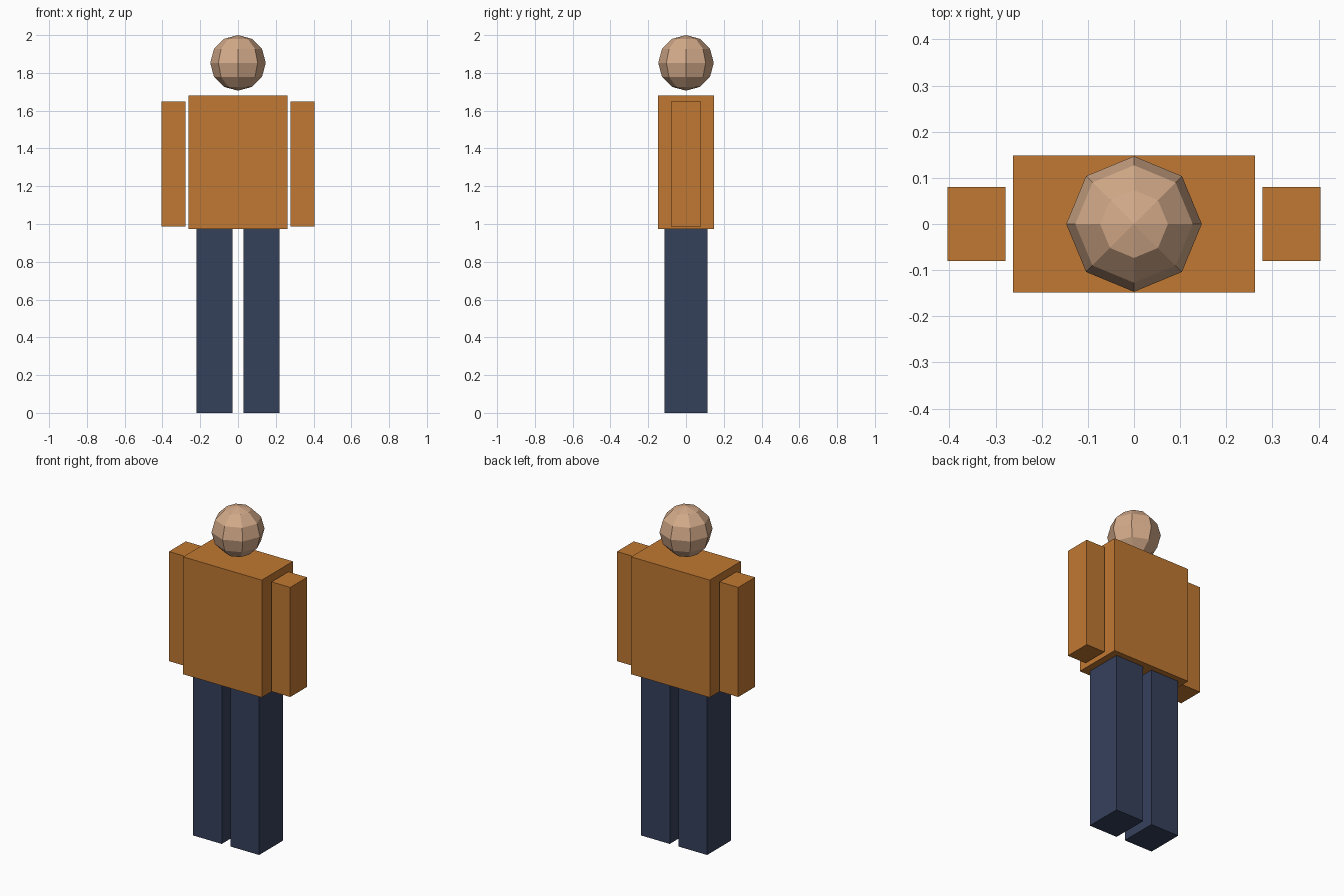
import bpy

if "Cube" in bpy.data.objects:
    bpy.data.objects.remove(bpy.data.objects["Cube"])


def material(name, rgb):
    mat = bpy.data.materials.new(name)
    mat.diffuse_color = (*rgb, 1)
    mat.use_nodes = True
    mat.node_tree.nodes["Principled BSDF"].inputs["Base Color"].default_value = mat.diffuse_color
    return mat


def box(name, x, y, z, mat):
    """Box spanning the given (min, max) ranges."""
    spans = (x, y, z)
    bpy.ops.mesh.primitive_cube_add(size=1, location=[(a + b) / 2 for a, b in spans])
    obj = bpy.context.object
    obj.name = name
    obj.scale = [b - a for a, b in spans]
    bpy.ops.object.transform_apply(location=False, rotation=False, scale=True)
    obj.data.materials.append(mat)
    return obj


shirt = material("shirt_orange", (0.53, 0.19, 0.032))
trousers = material("trousers_navy", (0.036, 0.052, 0.105))
skin = material("skin", (0.65, 0.40, 0.25))

# Torso
box("torso", (-0.262, 0.262), (-0.148, 0.148), (0.973, 1.68), shirt)

# Arms and legs, one pair per side
for side, s in (("left", -1), ("right", 1)):
    box(f"{side}_arm", sorted((s * 0.279, s * 0.404)), (-0.08, 0.08), (0.988, 1.648), shirt)
    box(f"{side}_leg", sorted((s * 0.029, s * 0.22)), (-0.113, 0.113), (0, 0.973), trousers)

# Faceted head
bpy.ops.mesh.primitive_uv_sphere_add(segments=8, ring_count=6, radius=0.147,
                                     location=(0, 0, 1.853))
head = bpy.context.object
head.name = "head"
head.data.materials.append(skin)
